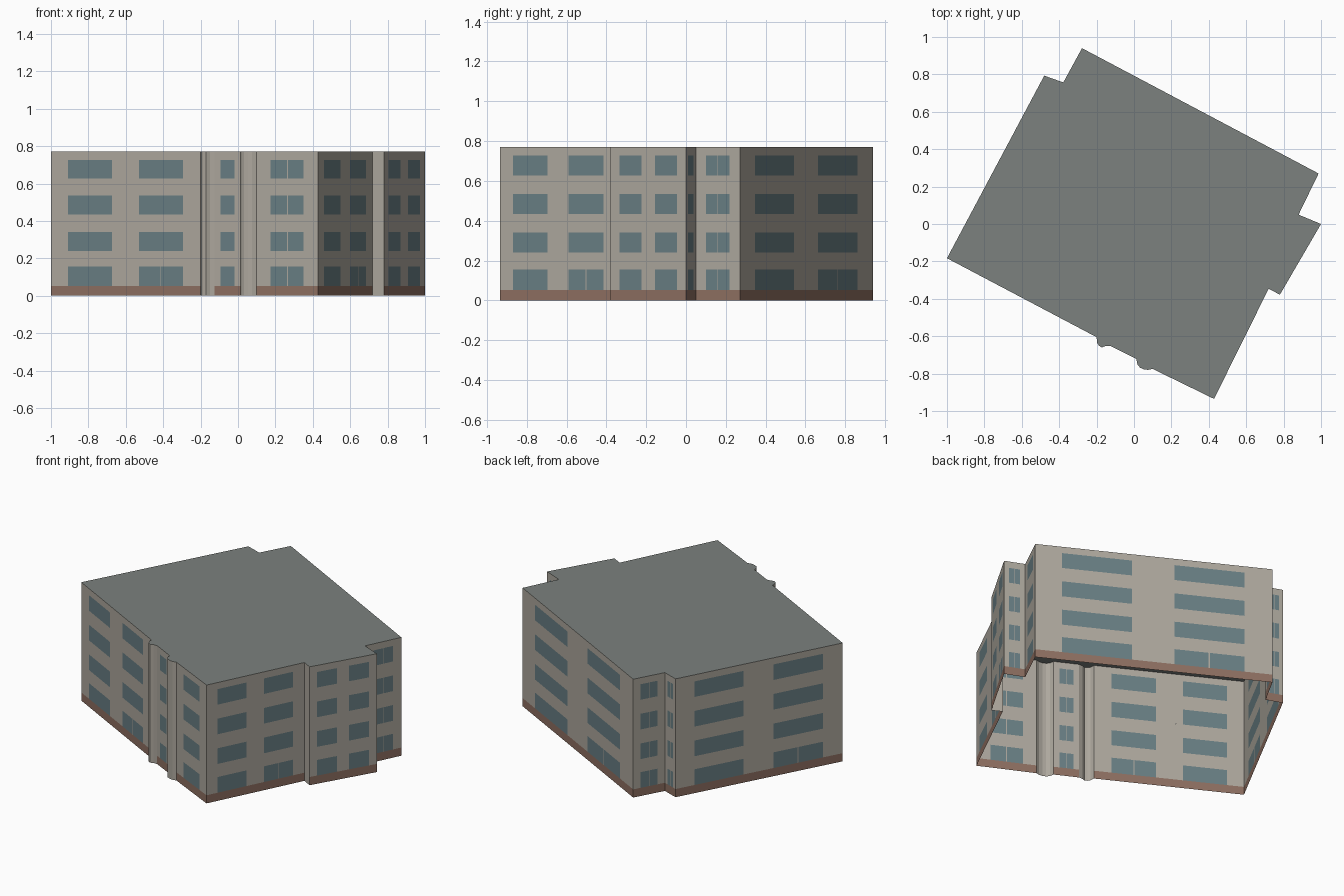
import bpy, bmesh
from mathutils import Vector

if "Cube" in bpy.data.objects:
    bpy.data.objects.remove(bpy.data.objects["Cube"])

HEIGHT, PLINTH = 0.77, 0.053
FLOORS = [(0.053, 0.155), (0.24, 0.342), (0.433, 0.535), (0.626, 0.727)]
# Window spans along a wall, as fractions of its length
WIDE = [(0.113, 0.407), (0.587, 0.882)]
WIDE_GROUND = [(0.113, 0.407), (0.587, 0.731), (0.737, 0.882)]
PAIR = [(0.225, 0.492), (0.507, 0.765)]

# Footprint corners, counter-clockwise, with the wall type that starts there
FOOTPRINT = [
    (-1.0, -0.183, "wide"),
    (-0.2, -0.605, "round"), (-0.197, -0.636, "round"), (-0.187, -0.651, "round"),
    (-0.172, -0.66, "round"), (-0.15, -0.652, "round"),
    (-0.125, -0.652, "pair"),
    (0.013, -0.722, "round"), (0.018, -0.75, "round"), (0.032, -0.768, "round"),
    (0.053, -0.777, "round"), (0.075, -0.78, "round"),
    (0.1, -0.775, "pair"),
    (0.428, -0.935, "wide"),
    (0.72, -0.346, "blank"),
    (0.78, -0.378, "wide"),
    (1.0, 0.0, "pair"),
    (0.88, 0.05, "pair"),
    (0.987, 0.27, "wide"),
    (-0.278, 0.94, "pair"),
    (-0.378, 0.757, "pair"),
    (-0.48, 0.793, "wide"),
]


def material(name, rgb):
    m = bpy.data.materials.new(name)
    m.diffuse_color = (*rgb, 1)
    m.use_nodes = True
    m.node_tree.nodes["Principled BSDF"].inputs["Base Color"].default_value = m.diffuse_color
    return m


def make_object(name, bm, mat):
    bmesh.ops.remove_doubles(bm, verts=bm.verts, dist=1e-5)
    mesh = bpy.data.meshes.new(name)
    bm.to_mesh(mesh)
    bm.free()
    mesh.materials.append(mat)
    ob = bpy.data.objects.new(name, mesh)
    bpy.context.collection.objects.link(ob)
    return ob


def panel(bm, a, b, u0, u1, z0, z1):
    """Upright quad on the wall a-b between two fractions and two heights."""
    p, q = a.lerp(b, u0), a.lerp(b, u1)
    bm.faces.new([bm.verts.new((v.x, v.y, z))
                  for v, z in ((p, z0), (q, z0), (q, z1), (p, z1))])


walls, glass, plinth, columns, roof = (bmesh.new() for _ in range(5))

for i, (x, y, kind) in enumerate(FOOTPRINT):
    nx, ny, _ = FOOTPRINT[(i + 1) % len(FOOTPRINT)]
    a, b = Vector((x, y)), Vector((nx, ny))
    if kind in ("round", "blank"):
        panel(columns if kind == "round" else walls, a, b, 0, 1, 0, HEIGHT)
        continue
    panel(plinth, a, b, 0, 1, 0, PLINTH)
    z = PLINTH
    for floor, (z0, z1) in enumerate(FLOORS):
        # Solid band below the windows, then alternating wall and glass
        if z0 > z:
            panel(walls, a, b, 0, 1, z, z0)
        spans = PAIR if kind == "pair" else (WIDE if floor else WIDE_GROUND)
        u = 0
        for u0, u1 in spans:
            panel(walls, a, b, u, u0, z0, z1)
            panel(glass, a, b, u0, u1, z0, z1)
            u = u1
        panel(walls, a, b, u, 1, z0, z1)
        z = z1
    panel(walls, a, b, 0, 1, z, HEIGHT)

# Flat roof; the underside of the building stays open
roof.faces.new([roof.verts.new((x, y, HEIGHT)) for x, y, _ in FOOTPRINT])

wall_mat = material("plaster", (0.42, 0.39, 0.34))
make_object("walls", walls, wall_mat)
make_object("windows", glass, material("glass", (0.14, 0.21, 0.23)))
make_object("plinth", plinth, material("brick", (0.27, 0.16, 0.12)))
make_object("roof", roof, material("roofing", (0.20, 0.22, 0.21)))
make_object("rounded_columns", columns, wall_mat)
